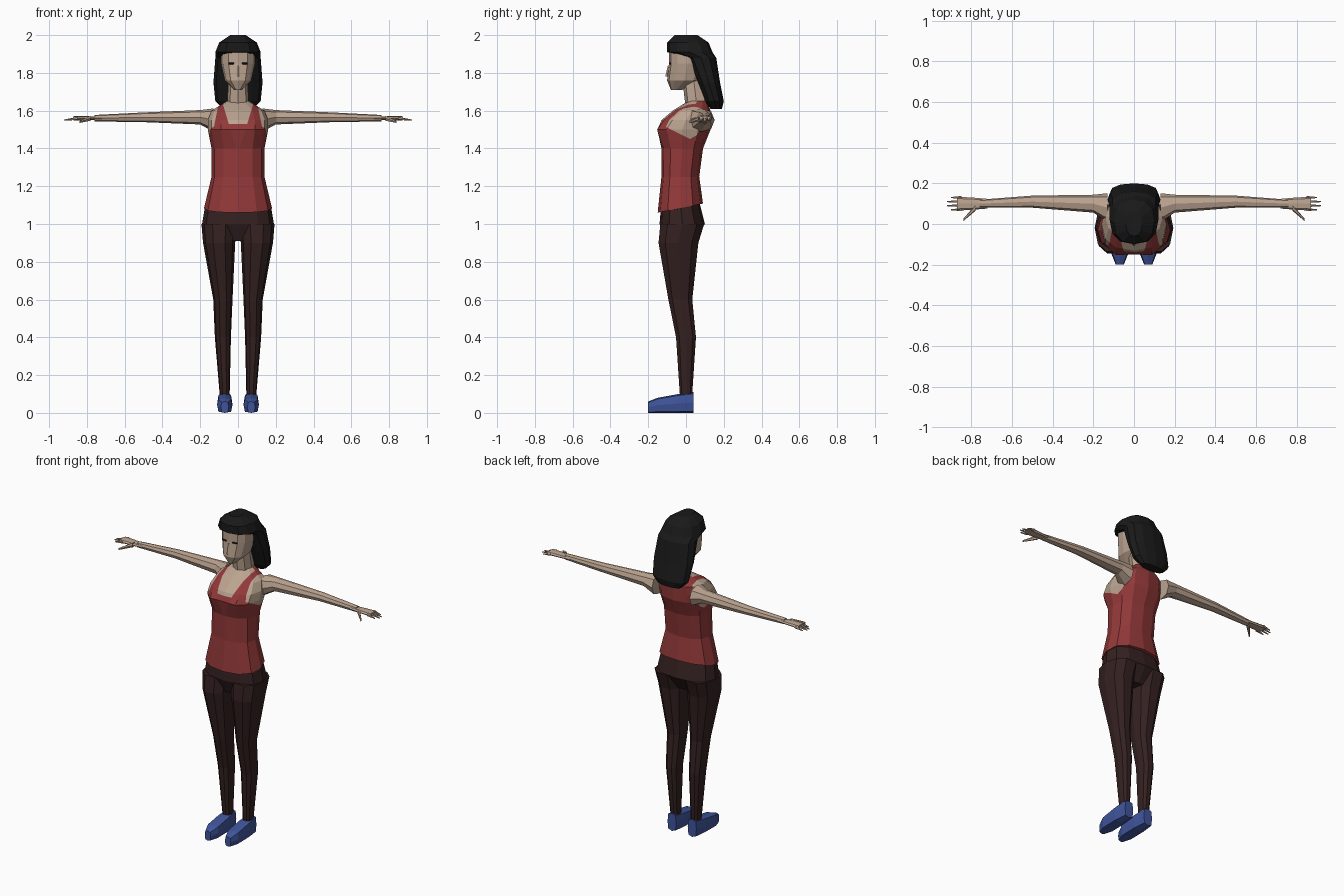
import bpy, bmesh, math
from mathutils import Vector

cube = bpy.data.objects.get("Cube")
if cube:
    bpy.data.objects.remove(cube, do_unlink=True)


def material(name, red, green, blue):
    mat = bpy.data.materials.new(name)
    mat.use_nodes = True
    colour = (red, green, blue, 1)
    mat.diffuse_color = colour
    mat.node_tree.nodes["Principled BSDF"].inputs["Base Color"].default_value = colour
    return mat


skin = material("skin", 0.5, 0.37, 0.28)
red_cloth = material("red_cloth", 0.29, 0.04, 0.04)
brown_cloth = material("dark_brown_cloth", 0.035, 0.015, 0.015)
blue_leather = material("blue_leather", 0.05, 0.09, 0.33)
black = material("black_hair", 0.01, 0.01, 0.01)

# How (distance along the axis, first offset, second offset) becomes a point
axis_order = {
    "x": lambda along, first, second: (along, first, second),
    "y": lambda along, first, second: (first, along, second),
    "z": lambda along, first, second: (first, second, along),
}


def rounded(value, power):
    return math.copysign(abs(value) ** power, value)


def loft(name, sections, materials, axis="z", sides=8, power=0.85, mirror=False, edit=None):
    """Skin over rounded sections: along, two centre offsets, two radii."""
    bm = bmesh.new()
    rings = []
    for along, first, second, first_radius, second_radius in sections:
        ring = []
        for step in range(sides):
            angle = math.tau * step / sides
            point = axis_order[axis](
                along,
                first + first_radius * rounded(math.cos(angle), power),
                second + second_radius * rounded(math.sin(angle), power))
            ring.append(bm.verts.new(point))
        rings.append(ring)
    for lower, upper in zip(rings, rings[1:]):
        for step in range(sides):
            following = (step + 1) % sides
            bm.faces.new((lower[step], lower[following], upper[following], upper[step]))
    bm.faces.new(rings[0])
    bm.faces.new(rings[-1])
    if edit:
        edit(bm)
    bmesh.ops.recalc_face_normals(bm, faces=bm.faces)
    mesh = bpy.data.meshes.new(name)
    bm.to_mesh(mesh)
    bm.free()
    for mat in materials:
        mesh.materials.append(mat)
    ob = bpy.data.objects.new(name, mesh)
    bpy.context.collection.objects.link(ob)
    if mirror:
        ob.modifiers.new("both_sides", "MIRROR")


def body(name, rows, *materials, sides=12, edit=None):
    """Central part from rows of height, half width, depth centre, half depth."""
    sections = [(height, 0, centre, width, depth) for height, width, centre, depth in rows]
    loft(name, sections, materials, sides=sides, edit=edit)


def limb(name, rows, mat, axis="x", stretch=(1, 1), sides=8):
    """Mirrored part from rows of distance, two centre offsets and a radius."""
    sections = [(along, first, second, radius * stretch[0], radius * stretch[1])
                for along, first, second, radius in rows]
    loft(name, sections, [mat], axis=axis, sides=sides, mirror=True)


# Torso: sloping hem, parted bust, and a tank top cut into the surface
def tank_top(bm):
    hem = min(vert.co.z for vert in bm.verts)
    bust = min(vert.co.y for vert in bm.verts)
    for vert in bm.verts:
        if vert.co.z == hem:
            vert.co.z += vert.co.y * 0.2
        if vert.co.y < bust + 0.01:
            vert.co.y += 0.02
    # Each opening is bounded by planes: normal, then offset
    armhole = [(Vector((0, 0.5, 1)), 1.46), (Vector((1, 0, 0.2)), 0.43)]
    neckline = [(Vector((0, 0, 1)), 1.53), (Vector((-1, 0, 0.3)), 0.41)]
    for normal, offset in armhole + neckline:
        for side in (-1, 1):
            facing = Vector((normal.x * side, normal.y, normal.z))
            bmesh.ops.bisect_plane(
                bm, geom=bm.verts[:] + bm.edges[:] + bm.faces[:],
                plane_co=facing * offset / facing.length_squared, plane_no=facing)
    for face in bm.faces:
        centre = face.calc_center_median()
        centre.x = abs(centre.x)
        in_armhole = all(centre.dot(normal) > offset for normal, offset in armhole)
        in_neckline = all(centre.dot(normal) > offset for normal, offset in neckline)
        face.material_index = int(in_armhole or (in_neckline and centre.y < 0.06))


body("torso", [
    (1.09, 0.18, -0.03, 0.12),
    (1.25, 0.14, -0.03, 0.1),
    (1.4, 0.14, -0.02, 0.11),
    (1.5, 0.16, -0.02, 0.15),
    (1.55, 0.16, 0, 0.13),
    (1.6, 0.14, 0.03, 0.1),
    (1.65, 0.06, 0.06, 0.05),
], red_cloth, skin, edit=tank_top)

# Trousers
body("trouser_hips", [
    (0.91, 0.12, -0.03, 0.07),
    (1, 0.19, -0.02, 0.12),
    (1.12, 0.17, -0.03, 0.1),
], brown_cloth)
limb("trouser_leg", [
    (0.08, 0.07, 0, 0.03),
    (0.4, 0.08, 0, 0.05),
    (0.6, 0.08, -0.03, 0.06),
    (0.9, 0.1, -0.04, 0.1),
    (1, 0.1, -0.02, 0.11),
], brown_cloth, axis="z", stretch=(0.85, 1.1), sides=10)

# Shoes: every section rests on the ground
shoe_rows = [(-0.2, 0.02, 0.06), (-0.15, 0.04, 0.08), (-0.04, 0.04, 0.1), (0.04, 0.03, 0.11)]
loft("shoe", [(along, 0.07, height / 2, width, height / 2) for along, width, height in shoe_rows],
     [blue_leather], axis="y", power=0.5, mirror=True)

# Arms and hands
limb("arm", [
    (0.13, 0.08, 1.55, 0.065),
    (0.2, 0.1, 1.565, 0.04),
    (0.5, 0.11, 1.565, 0.027),
    (0.76, 0.1, 1.56, 0.018),
], skin, stretch=(1.1, 0.95))
limb("hand", [
    (0.72, 0.1, 1.56, 0.014),
    (0.8, 0.1, 1.56, 0.018),
    (0.87, 0.1, 1.56, 0.02),
], skin, stretch=(1.7, 0.6))
limb("thumb", [(0.78, 0.08, 1.56, 0.015), (0.84, 0.02, 1.54, 0.006)], skin, sides=6)
for place, finger in enumerate(("index", "middle", "ring", "little")):
    across = 0.07 + 0.02 * place
    tip = 0.92 if finger in ("middle", "ring") else 0.9
    limb(finger + "_finger", [(0.85, across, 1.56, 0.008), (tip, across, 1.55, 0.003)],
         skin, sides=5)

# Neck, head, nose and thin painted eyes
body("neck", [(1.6, 0.06, 0.06, 0.06), (1.77, 0.05, 0.04, 0.06)], skin, sides=8)
body("head", [
    (1.71, 0.02, -0.05, 0.03),
    (1.76, 0.07, -0.01, 0.09),
    (1.85, 0.09, 0.01, 0.1),
    (1.95, 0.09, 0.01, 0.1),
], skin)
body("nose", [(1.78, 0.01, -0.1, 0.01), (1.84, 0.006, -0.09, 0.006)], skin, sides=4)
limb("eye", [(0.02, -0.085, 1.85, 0.005), (0.05, -0.08, 1.85, 0.005)], black,
     stretch=(0.8, 1), sides=4)

# Hair: cap with fringe, sweeping down behind the neck
body("hair", [
    (1.61, 0.08, 0.16, 0.03),
    (1.65, 0.12, 0.15, 0.05),
    (1.75, 0.13, 0.12, 0.06),
    (1.88, 0.12, 0.08, 0.08),
    (1.91, 0.12, 0.02, 0.12),
    (1.96, 0.1, 0.01, 0.11),
    (2, 0.04, 0, 0.06),
], black)
